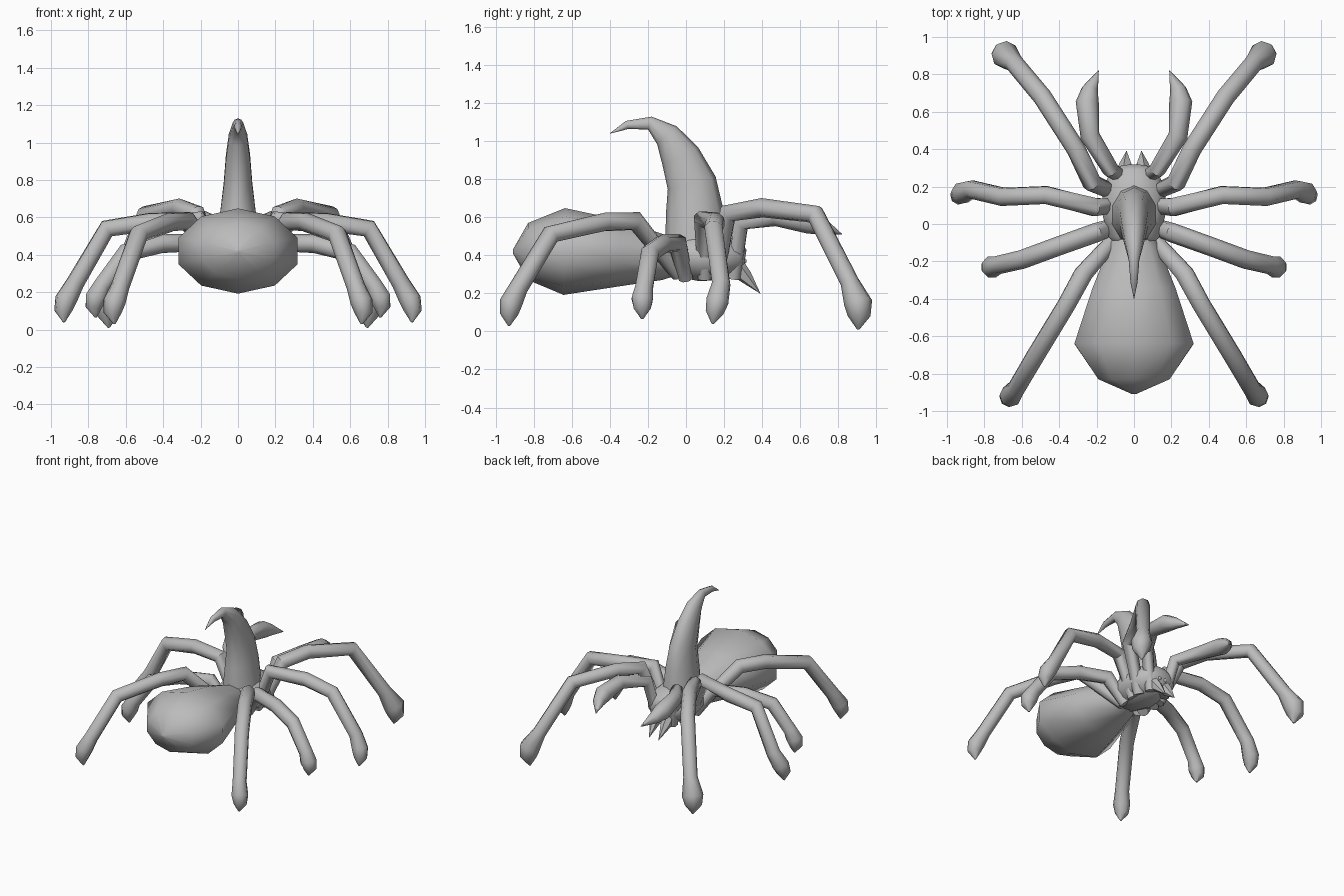
import bpy, bmesh, math
from mathutils import Vector

if "Cube" in bpy.data.objects:
    bpy.data.objects.remove(bpy.data.objects["Cube"], do_unlink=True)

grey = bpy.data.materials.new("plain grey")
grey.use_nodes = True
GREY = (0.5, 0.5, 0.5, 1)
grey.diffuse_color = GREY
grey.node_tree.nodes["Principled BSDF"].inputs["Base Color"].default_value = GREY


def finish(name, bm, angle=50):
    bmesh.ops.recalc_face_normals(bm, faces=bm.faces)
    mesh = bpy.data.meshes.new(name)
    bm.to_mesh(mesh)
    bm.free()
    mesh.materials.append(grey)
    ob = bpy.data.objects.new(name, mesh)
    bpy.context.collection.objects.link(ob)
    bpy.ops.object.select_all(action='DESELECT')
    ob.select_set(True)
    bpy.context.view_layer.objects.active = ob
    bpy.ops.object.shade_smooth_by_angle(angle=math.radians(angle))
    return ob


def mirror_x(ob):
    """Add the matching part on the other side."""
    ob.modifiers.new("Mirror", 'MIRROR').use_mirror_merge = False


def tube(name, path, radii, sides=8, side_axis=None, angle=50):
    """Loft rings along a path; a radius is a number or (sideways, upward)."""
    pts = [Vector(p) for p in path]
    bm = bmesh.new()
    rings = []
    side = None
    for i, (p, r) in enumerate(zip(pts, radii)):
        a = (p - pts[i - 1]).normalized() if i else Vector()
        b = (pts[i + 1] - p).normalized() if i < len(pts) - 1 else Vector()
        t = (a + b).normalized()
        if side_axis:
            side = Vector(side_axis)
        elif side is None:
            side = t.orthogonal()
        side = (side - t * side.dot(t)).normalized()
        up = t.cross(side)
        ra, rb = r if isinstance(r, tuple) else (r, r)
        rings.append([bm.verts.new(p + side * ra * math.cos(k) + up * rb * math.sin(k))
                      for k in (math.tau * (j + 0.5) / sides for j in range(sides))])
    for r0, r1 in zip(rings, rings[1:]):
        for j in range(sides):
            k = (j + 1) % sides
            bm.faces.new((r0[j], r0[k], r1[k], r1[j]))
    bm.faces.new(rings[0])
    bm.faces.new(rings[-1])
    bmesh.ops.remove_doubles(bm, verts=bm.verts, dist=0.0005)
    return finish(name, bm, angle)


def ball(name, centre, radius):
    bm = bmesh.new()
    bmesh.ops.create_uvsphere(bm, u_segments=8, v_segments=6, radius=radius)
    bmesh.ops.translate(bm, verts=bm.verts, vec=centre)
    return finish(name, bm)


# Abdomen: a pear shape widening towards the rear
tube("abdomen",
     [(0, 0, 0.39), (0, -0.12, 0.39), (0, -0.35, 0.41), (0, -0.64, 0.42),
      (0, -0.83, 0.42), (0, -0.91, 0.42)],
     [(0.08, 0.08), (0.14, 0.12), (0.235, 0.175), (0.335, 0.228), (0.20, 0.15), (0.01, 0.01)],
     sides=10, side_axis=(1, 0, 0), angle=60)

# Head and thorax, blunt at the face
tube("thorax",
     [(0, -0.13, 0.40), (0, -0.07, 0.40), (0, 0.07, 0.39), (0, 0.19, 0.39),
      (0, 0.28, 0.385), (0, 0.31, 0.38)],
     [(0.08, 0.07), (0.14, 0.11), (0.18, 0.13), (0.17, 0.125), (0.13, 0.09), (0.07, 0.05)],
     sides=12, side_axis=(1, 0, 0), angle=60)

# Horn sweeping up and back over the abdomen
tube("horn",
     [(0, 0.05, 0.44), (0, 0.045, 0.64), (0, 0.03, 0.78), (0, -0.03, 0.92),
      (0, -0.10, 1.03), (0, -0.19, 1.095), (0, -0.31, 1.085), (0, -0.40, 1.04)],
     [(0.128, 0.16), (0.098, 0.15), (0.08, 0.13), (0.068, 0.105),
      (0.052, 0.07), (0.03, 0.035), (0.02, 0.022), 0.001],
     sides=10, side_axis=(1, 0, 0), angle=60)

# Four pairs of legs: hip, knee, shin joints, ankle, swollen foot, tip
legs = {
    "front_leg": [(0.09, 0.16, 0.28), (0.225, 0.22, 0.62), (0.31, 0.40, 0.65), (0.49, 0.68, 0.615),
                  (0.64, 0.86, 0.26), (0.69, 0.905, 0.15), (0.70, 0.91, 0.08), (0.69, 0.905, 0.01)],
    "second_leg": [(0.09, 0.10, 0.28), (0.21, 0.09, 0.59), (0.47, 0.155, 0.575), (0.70, 0.145, 0.54),
                   (0.87, 0.185, 0.25), (0.92, 0.165, 0.16), (0.935, 0.15, 0.10), (0.93, 0.14, 0.04)],
    "third_leg": [(0.08, 0.0, 0.28), (0.20, -0.045, 0.465), (0.41, -0.12, 0.46), (0.60, -0.19, 0.41),
                  (0.73, -0.22, 0.23), (0.76, -0.23, 0.17), (0.77, -0.23, 0.12), (0.76, -0.23, 0.065)],
    "rear_leg": [(0.07, -0.04, 0.30), (0.27, -0.265, 0.58), (0.36, -0.43, 0.575), (0.53, -0.71, 0.51),
                 (0.63, -0.88, 0.23), (0.66, -0.92, 0.15), (0.67, -0.93, 0.09), (0.66, -0.93, 0.03)],
}
for name, path in legs.items():
    foot = 0.075 if name == "front_leg" else 0.06
    mirror_x(tube(name, path, [0.04, 0.052, 0.051, 0.051, 0.05, foot, foot * 0.8, 0.006]))

# Feelers with a broad hooked end
mirror_x(tube("feeler",
              [(0.06, 0.25, 0.28), (0.125, 0.29, 0.57), (0.235, 0.47, 0.605), (0.25, 0.65, 0.575),
               (0.235, 0.72, 0.55), (0.19, 0.82, 0.51)],
              [0.038, 0.045, 0.052, 0.062, 0.044, 0.002]))

# Fangs and eyes
mirror_x(tube("fang", [(0.05, 0.24, 0.38), (0.045, 0.31, 0.29), (0.04, 0.39, 0.20)],
              [0.045, 0.038, 0.001], sides=6))
for x, y, z, r in [(0.03, 0.295, 0.42, 0.022), (0.075, 0.285, 0.42, 0.018),
                   (0.025, 0.305, 0.37, 0.014), (0.065, 0.295, 0.37, 0.014)]:
    mirror_x(ball("eye", (x, y, z), r))
